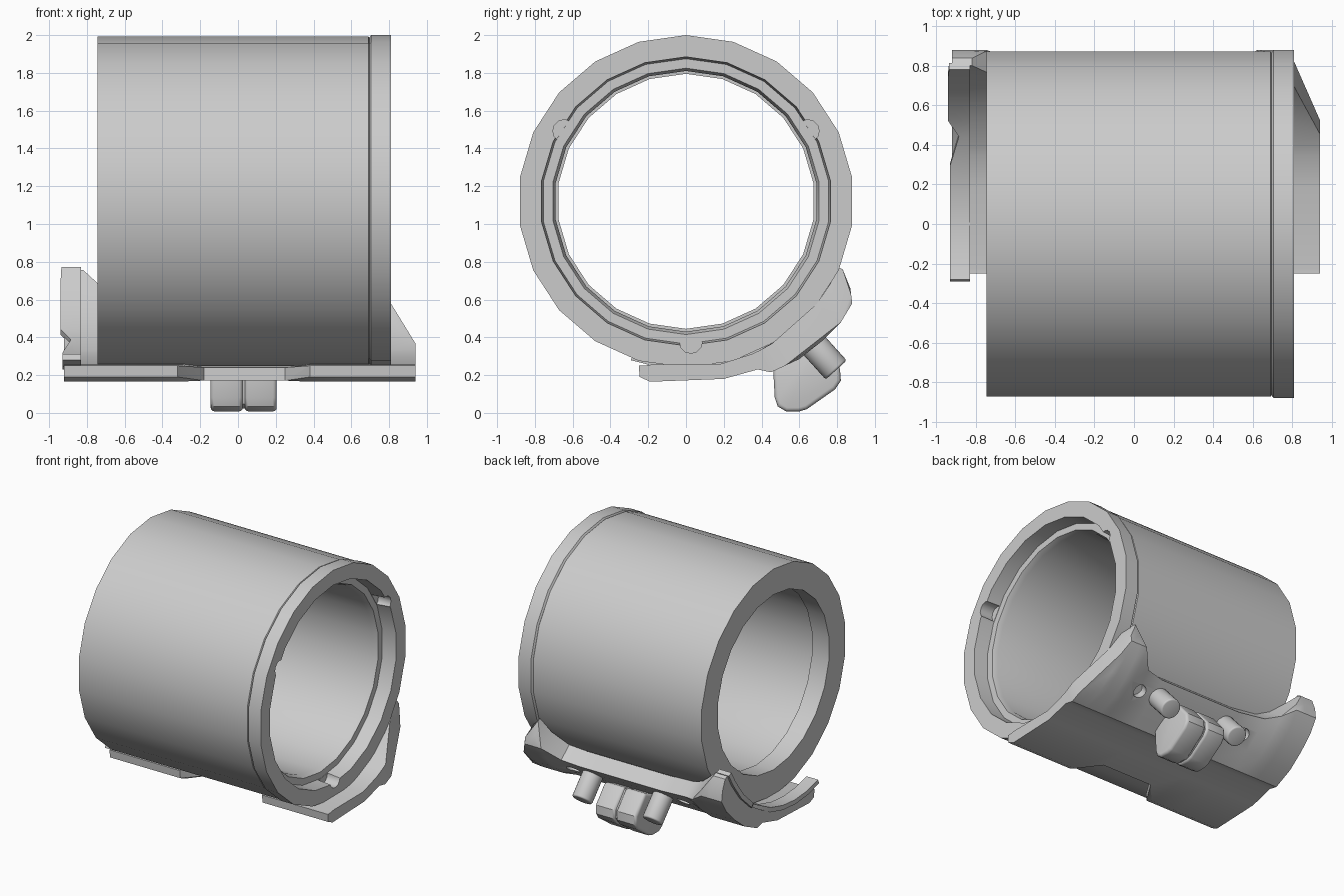
import bpy, bmesh, math
from mathutils import Vector, Matrix

if "Cube" in bpy.data.objects:
    bpy.data.objects.remove(bpy.data.objects["Cube"])

CZ = 1.12      # height of the tube axis
SIDES = 22


def finish(name, bm, angle=32, bevel=0):
    bmesh.ops.remove_doubles(bm, verts=bm.verts, dist=0.0005)
    bmesh.ops.recalc_face_normals(bm, faces=bm.faces)
    me = bpy.data.meshes.new(name)
    bm.to_mesh(me)
    bm.free()
    ob = bpy.data.objects.new(name, me)
    bpy.context.collection.objects.link(ob)
    if bevel:
        m = ob.modifiers.new("bevel", 'BEVEL')
        m.width, m.segments, m.limit_method = bevel, 3, 'ANGLE'
        m.angle_limit = math.radians(50)
        apply(ob, m)
    smooth(ob, angle)
    return ob


def select(ob):
    bpy.ops.object.select_all(action='DESELECT')
    ob.select_set(True)
    bpy.context.view_layer.objects.active = ob


def apply(ob, mod):
    select(ob)
    bpy.ops.object.modifier_apply(modifier=mod.name)


def smooth(ob, angle=32):
    select(ob)
    bpy.ops.object.shade_smooth_by_angle(angle=math.radians(angle))


def loft(rings, closed=False, strip=True):
    """Skin a list of closed sections; cap the ends unless closed."""
    bm = bmesh.new()
    vs = [[bm.verts.new(p) for p in r] for r in rings]
    n = len(vs[0])
    for i in range(len(vs) if closed else len(vs) - 1):
        a, b = vs[i], vs[(i + 1) % len(vs)]
        for j in range(n):
            k = (j + 1) % n
            bm.faces.new((a[j], a[k], b[k], b[j]))
    if not closed:
        for r in (vs[0], vs[-1]):
            if not strip:
                bm.faces.new(r)
                continue
            # section = outer half then reversed inner half: cap as a strip
            for j in range(n // 2 - 1):
                bm.faces.new((r[j], r[j + 1], r[n - 2 - j], r[n - 1 - j]))
    return bm


def rod(center, direction, radius, length, seg=20):
    bm = bmesh.new()
    rot = Vector((0, 0, 1)).rotation_difference(Vector(direction)).to_matrix().to_4x4()
    bmesh.ops.create_cone(bm, cap_ends=True, segments=seg, radius1=radius, radius2=radius,
                          depth=length, matrix=Matrix.Translation(center) @ rot)
    return bm


def cut(ob, bm):
    cutter = finish("cutter", bm)
    cutter.hide_render = True
    m = ob.modifiers.new("cut", 'BOOLEAN')
    m.operation, m.object, m.solver = 'DIFFERENCE', cutter, 'EXACT'
    apply(ob, m)
    bpy.data.objects.remove(cutter)
    smooth(ob)


def polar(x, r, a):
    return (x, r * math.cos(a), CZ + r * math.sin(a))


# Main tube with end flange, recess and bore
profile = [(-0.745, 0.873), (0.69, 0.873), (0.695, 0.866), (0.705, 0.88), (0.81, 0.88),
           (0.81, 0.765), (0.70, 0.755), (0.70, 0.705), (0.66, 0.69),
           (-0.60, 0.69), (-0.60, 0.675), (-0.745, 0.675)]
rings = [[polar(x, r, math.pi / 2 + 2 * math.pi * i / SIDES) for x, r in profile]
         for i in range(SIDES)]
tube = finish("tube", loft(rings, closed=True))
tube.scale.y = 1.01

# Three locating notches in the recess
for deg in (30, 150, 272):
    c = polar(0.80, 0.745, math.radians(deg))
    cut(tube, rod(c, (1, 0, 0), 0.06, 0.195, 12))

# Mounting bracket: outer section points, trimmed at both ends per station
outer = [(-0.25, 0.25), (-0.245, 0.19), (-0.19, 0.165), (0.2, 0.18), (0.38, 0.23), (0.45, 0.215),
         (0.6, 0.285), (0.72, 0.38), (0.82, 0.48), (0.88, 0.58), (0.87, 0.66), (0.83, 0.76)]


def section(x, u0, u1, sink=0):
    """Outer line against the tube; sink pulls the sloping face inwards."""
    out, inn = [], []
    for i in range(len(outer)):
        u = min(max(i, u0), u1)
        k = min(int(u), len(outer) - 2)
        p = Vector(outer[k]).lerp(Vector(outer[k + 1]), u - k)
        d = (p - Vector((0, CZ))).normalized()
        if u > 5:
            p -= d * sink
        d *= 0.88
        out.append((x, p.x, p.y))
        inn.append((x, d.x, min(CZ + d.y, 0.25) if u < 2 else CZ + d.y))
    return out + inn[::-1]


stations = [(0.94, 0, 5.5), (0.81, 0, 8.0), (0.76, 0, 9.6), (0.68, 0, 11), (0.62, 0, 9),
            (0.52, 0, 7.8, 0.03), (0.38, 0, 7.6, 0.03), (0.25, 2.4, 7.6, 0.03),
            (-0.18, 2.4, 7.6, 0.03), (-0.32, 0, 7.6, 0.03), (-0.54, 0, 7.8, 0.03),
            (-0.64, 0, 8.3), (-0.745, 0, 9.6), (-0.82, 0, 10.8), (-0.92, 0, 10.8)]
bracket = finish("mounting_bracket", loft([section(*s) for s in stations]))

# Screw holes in the sloping face
axis = Vector((0, 0.67, -0.74))
for x in (0.50, -0.44):
    cut(bracket, rod((x, 0.67, 0.355), axis, 0.05, 0.16, 16))

# Curved end lip, with a V notch in its outer edge
lip = []
for y, x in ((-0.285, -0.93), (-0.15, -0.93), (0.0, -0.93), (0.15, -0.93), (0.3, -0.93),
             (0.45, -0.885), (0.53, -0.94), (0.65, -0.94), (0.75, -0.94), (0.795, -0.935)):
    a = -math.acos(y / 0.87)
    lip.append([polar(-0.83, 0.89, a), polar(x, 0.89, a), polar(x, 0.855, a), polar(-0.83, 0.855, a)])
finish("end_lip", loft(lip))

# Two pins
for x in (0.33, -0.27):
    finish("pin", rod((x, 0.725, 0.305), axis, 0.075, 0.21, 24), bevel=0.012)

# Split clamp tab with a narrower core in the slot
tab = [(0.46, 0.26), (0.47, 0.08), (0.485, 0.035), (0.53, 0.008), (0.60, 0.008), (0.64, 0.02),
       (0.79, 0.125), (0.82, 0.17), (0.815, 0.235), (0.70, 0.37)]
for x0, x1 in ((-0.145, 0.025), (0.035, 0.205)):
    finish("clamp_tab", loft([[(x, y, z) for y, z in tab] for x in (x0, x1)], strip=False),
           bevel=0.02)
finish("tab_core", loft([[(x, 0.61 + (y - 0.61) * 0.92, 0.2 + (z - 0.2) * 0.92) for y, z in tab]
                         for x in (-0.02, 0.08)], strip=False))
